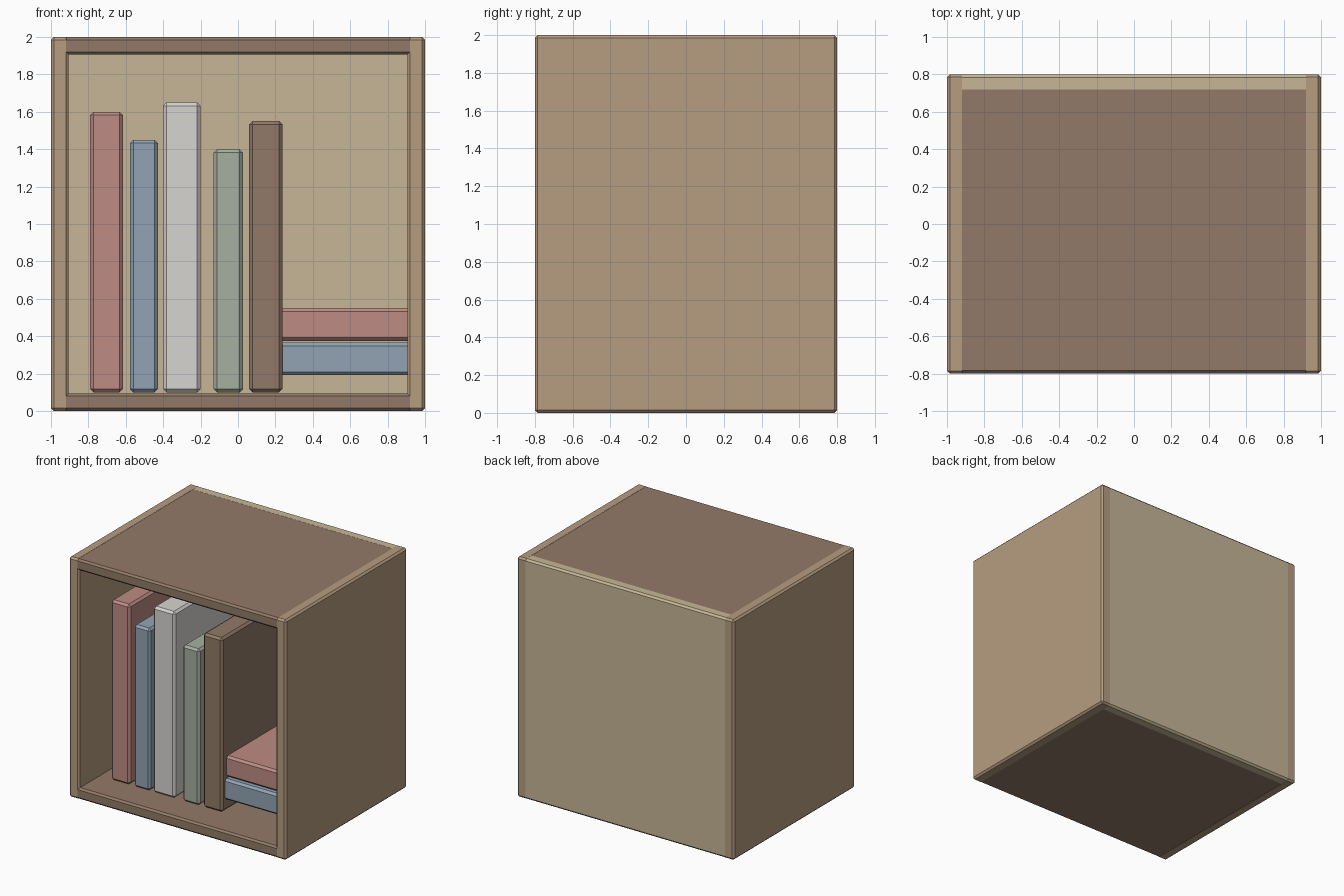
import bpy

if "Cube" in bpy.data.objects:
    bpy.data.objects.remove(bpy.data.objects["Cube"])

COLOURS = {
    "side_wood": (0.47, 0.34, 0.22), "dark_wood": (0.29, 0.195, 0.138),
    "back_wood": (0.57, 0.47, 0.31), "red": (0.51, 0.26, 0.23),
    "blue": (0.29, 0.37, 0.46), "white": (0.67, 0.66, 0.64),
    "green": (0.38, 0.43, 0.35),
}
mats = {}
for key, col in COLOURS.items():
    mats[key] = bpy.data.materials.new(key)
    mats[key].diffuse_color = (*col, 1)


def box(name, mat, x, y, z, bevel=0.015):
    """Chamfered box from (min, max) ranges."""
    bpy.ops.mesh.primitive_cube_add(size=1, location=[sum(r) / 2 for r in (x, y, z)])
    ob = bpy.context.object
    ob.name = name
    ob.scale = [r[1] - r[0] for r in (x, y, z)]
    bpy.ops.object.transform_apply(location=False, rotation=False, scale=True)
    mod = ob.modifiers.new("chamfer", 'BEVEL')
    mod.width = bevel
    mod.segments = 1
    ob.data.materials.append(mats[mat])
    return ob


W, D, H, T = 1.0, 0.8, 2.0, 0.095   # half width, half depth, height, board thickness
E, F = 0.001, 0.0005                # tiny insets so overlapping boards stay clean

# Case
box("left_side", "side_wood", (-W, -W + T), (-D, D), (0, H))
box("right_side", "side_wood", (W - T, W), (-D, D), (0, H))
box("bottom_board", "dark_wood", (-W + E, W - E), (-D + E, D - E), (E, T))
box("top_board", "dark_wood", (-W + E, W - E), (-D + E, D - E), (H - T, H - E))
box("back_panel", "back_wood", (-W + F, W - F), (D - T, D - F), (F, H - F))

# Standing books: colour, left, right, top
standing = [
    ("red", -0.79, -0.615, 1.60), ("blue", -0.578, -0.428, 1.45),
    ("white", -0.40, -0.20, 1.65), ("green", -0.13, 0.027, 1.40),
    ("dark_wood", 0.06, 0.238, 1.55),
]
for i, (mat, x0, x1, top) in enumerate(standing, 1):
    box(f"standing_book_{i}", mat, (x0, x1), (-0.55, 0.55), (0.10, top), 0.018)

# Lying books, tucked against the last book and the right side
box("lying_book_lower", "blue", (0.2, 0.94), (-0.51, 0.51), (0.192, 0.367), 0.018)
box("lying_book_upper", "red", (0.2, 0.94), (-0.49, 0.49), (0.375, 0.55), 0.018)

for m in bpy.data.materials:
    if m.users and not m.is_grease_pencil:
        m.use_nodes = True
        m.node_tree.nodes["Principled BSDF"].inputs["Base Color"].default_value = m.diffuse_color
